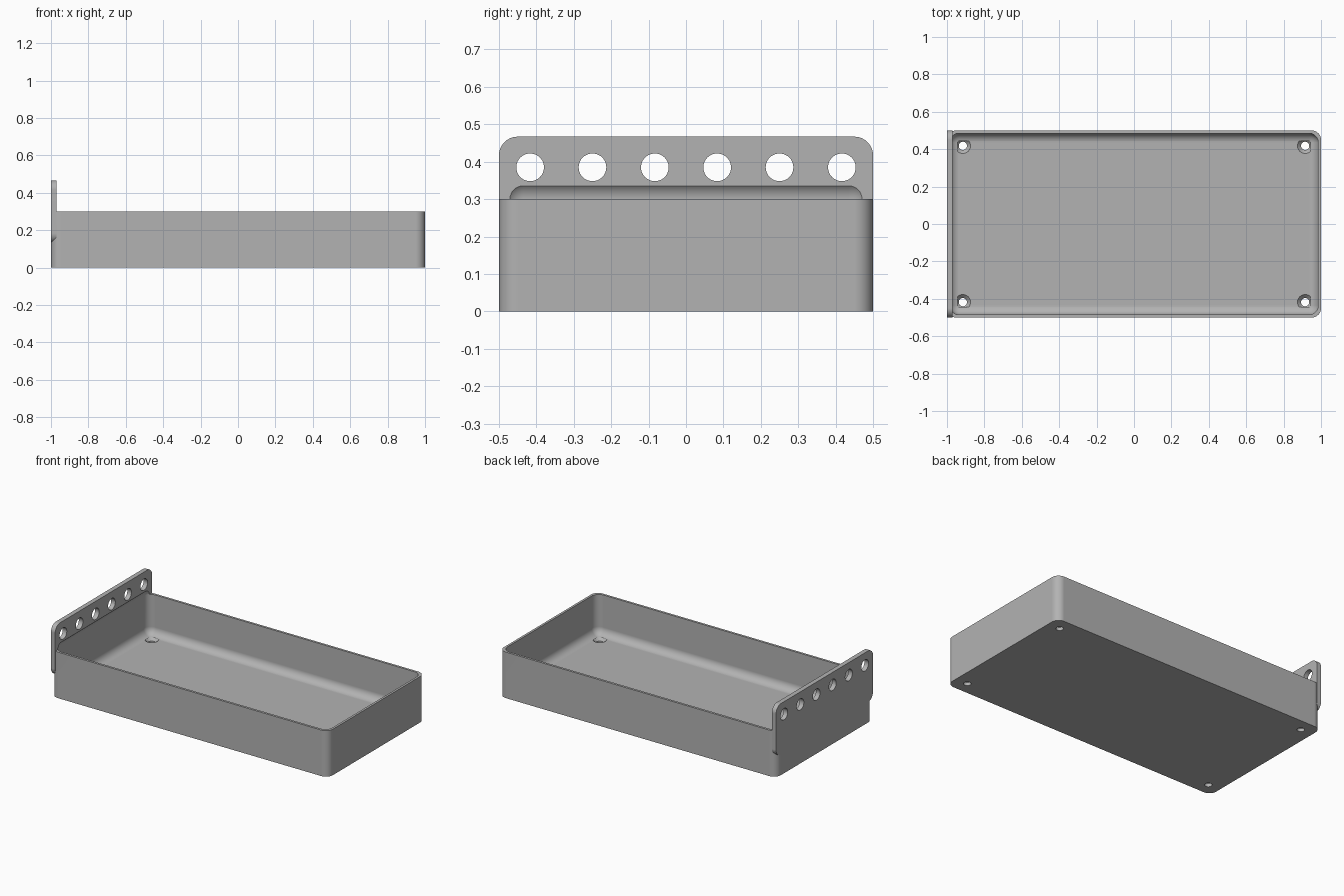
import bpy, bmesh, math
from mathutils import Matrix, Vector

if "Cube" in bpy.data.objects:
    bpy.data.objects.remove(bpy.data.objects["Cube"], do_unlink=True)

FLOOR, RIM, WALL, RADIUS = 0.04, 0.3, 0.015, 0.05

grey = bpy.data.materials.new("plain_grey")
grey.use_nodes = True
grey.diffuse_color = (0.45, 0.45, 0.45, 1)
grey.node_tree.nodes["Principled BSDF"].inputs["Base Color"].default_value = (0.45, 0.45, 0.45, 1)


def make_object(name, bm):
    mesh = bpy.data.meshes.new(name)
    bm.to_mesh(mesh)
    bm.free()
    mesh.materials.append(grey)
    obj = bpy.data.objects.new(name, mesh)
    bpy.context.collection.objects.link(obj)
    return obj


def rounded_box(name, low, high, axis=None):
    """Box between two corners; rounds edges along one axis, or all edges."""
    low, high = Vector(low), Vector(high)
    bm = bmesh.new()
    bmesh.ops.create_cube(bm, size=1)
    bmesh.ops.scale(bm, vec=high - low, verts=bm.verts)
    bmesh.ops.translate(bm, vec=(low + high) / 2, verts=bm.verts)
    edges = [e for e in bm.edges if axis is None or
             abs((e.verts[0].co - e.verts[1].co).normalized()[axis]) > 0.9]
    bmesh.ops.bevel(bm, geom=edges, offset=RADIUS, offset_type='OFFSET',
                    segments=10, profile=0.5, affect='EDGES')
    return make_object(name, bm)


def cone(name, r1, r2, depth, centre, turn=Matrix()):
    bm = bmesh.new()
    bmesh.ops.create_cone(bm, cap_ends=True, segments=40, radius1=r1, radius2=r2,
                          depth=depth, matrix=Matrix.Translation(centre) @ turn)
    return make_object(name, bm)


def combine(target, tool, operation):
    """Apply a boolean and discard the tool."""
    mod = target.modifiers.new("cut", 'BOOLEAN')
    mod.operation, mod.solver, mod.object = operation, 'EXACT', tool
    bpy.context.view_layer.objects.active = target
    bpy.ops.object.modifier_apply(modifier=mod.name)
    bpy.data.objects.remove(tool, do_unlink=True)


# Tray block with the hanging plate at one end
tray = rounded_box("tray_with_hanging_plate", (-1, -0.5, 0), (1, 0.5, RIM), axis=2)
plate = rounded_box("hanging_plate", (-1, -0.5, 0.133), (-0.97, 0.5, 0.467), axis=0)
combine(tray, plate, 'UNION')

# Hollow, rounded on every edge, which also scoops into the plate
cavity = rounded_box("cavity", (-1 + WALL, -0.5 + WALL, FLOOR),
                     (1 - WALL, 0.5 - WALL, RIM + RADIUS))
combine(tray, cavity, 'DIFFERENCE')

# Row of holes through the plate
for i in range(6):
    y = (i - 2.5) / 6
    hole = cone("plate_hole", 0.037, 0.037, 0.2, (-1, y, 0.385),
                Matrix.Rotation(math.pi / 2, 4, 'Y'))
    combine(tray, hole, 'DIFFERENCE')

# Countersunk screw holes in the floor corners
for x in (-0.915, 0.915):
    for y in (-0.418, 0.418):
        combine(tray, cone("screw_hole", 0.022, 0.022, 0.2, (x, y, 0)), 'DIFFERENCE')
        sink = cone("countersink", 0.02, 0.042, 0.022, (x, y, FLOOR - 0.01))
        combine(tray, sink, 'DIFFERENCE')

# Smooth fillets, crisp edges, flat large faces
bpy.ops.object.select_all(action='DESELECT')
tray.select_set(True)
bpy.context.view_layer.objects.active = tray
bpy.ops.object.shade_smooth_by_angle(angle=math.radians(30))
weighted = tray.modifiers.new("weighted_normals", 'WEIGHTED_NORMAL')
weighted.keep_sharp = True
